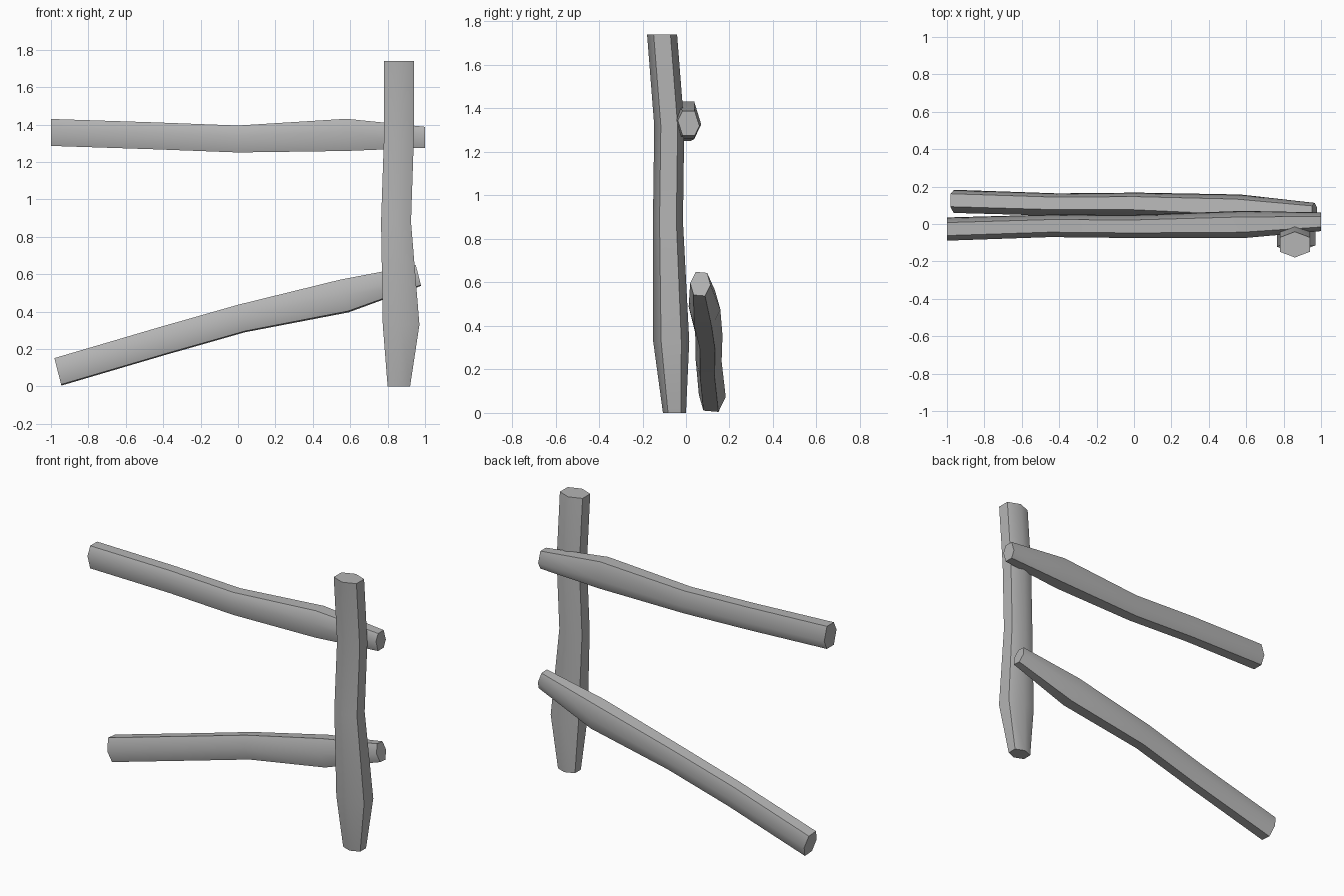
import bpy, bmesh, math
from mathutils import Vector, Matrix

if "Cube" in bpy.data.objects:
    bpy.data.objects.remove(bpy.data.objects["Cube"])

# Dark grey wood
wood = bpy.data.materials.new("dark_grey_wood")
wood.diffuse_color = (.46, .46, .46, 1)
wood.use_nodes = True
wood.node_tree.nodes["Principled BSDF"].inputs["Base Color"].default_value = wood.diffuse_color


def log(name, flat_dir, depth_dir, stations, skew=0):
    """Loft a six-sided log; station = (centre, half height along flat_dir, half depth along depth_dir)."""
    bm = bmesh.new()
    rings = []
    for c, h, p in stations:
        # two flat sides with a ridge front and back; skew shifts the ridges
        q, s = .56 * p, skew * p
        section = [(-s, p), (h, q), (h, -q), (s, -p), (-h, -q), (-h, q)]
        rings.append([bm.verts.new(Vector(c) + flat_dir * a + depth_dir * b) for a, b in section])
    for r0, r1 in zip(rings, rings[1:]):
        for i in range(6):
            j = (i + 1) % 6
            bm.faces.new((r0[i], r0[j], r1[j], r1[i]))
    bm.faces.new(rings[0])
    bm.faces.new(rings[-1])
    bmesh.ops.recalc_face_normals(bm, faces=bm.faces)
    mesh = bpy.data.meshes.new(name)
    bm.to_mesh(mesh)
    bm.free()
    mesh.materials.append(wood)
    ob = bpy.data.objects.new(name, mesh)
    bpy.context.collection.objects.link(ob)
    bpy.context.view_layer.objects.active = ob
    ob.select_set(True)
    bpy.ops.object.shade_smooth_by_angle(angle=math.radians(54))
    ob.select_set(False)


X, Y, Z = Matrix.Identity(3)

# Upright post
log("fence_post", X, Y, [
    ((.86, -.053, 0), .06, .053),
    ((.872, -.068, .33), .098, .083),
    ((.845, -.083, .88), .08, .069),
    ((.86, -.077, 1.32), .08, .069),
    ((.86, -.11, 1.74), .08, .069)])

# Level upper rail
log("upper_rail", Z, Y, [
    ((-1, -.027, 1.358), .072, .062),
    ((-.45, -.01, 1.34), .072, .06),
    ((0, -.013, 1.323), .072, .062),
    ((.58, -.003, 1.345), .086, .073),
    ((1, .012, 1.332), .056, .05)], skew=.25)

# Fallen lower rail, tilted and slightly rolled about its length
turn = Matrix.Rotation(math.radians(-14.5), 3, 'Y') @ Matrix.Rotation(math.radians(-5), 3, 'X')
log("lower_rail", turn @ Z, turn @ Y, [
    ((-.963, .121, .078), .073, .062),
    ((-.41, .104, .241), .073, .06),
    ((.018, .105, .363), .073, .063),
    ((.567, .085, .483), .087, .073),
    ((.965, .066, .593), .055, .047)])
